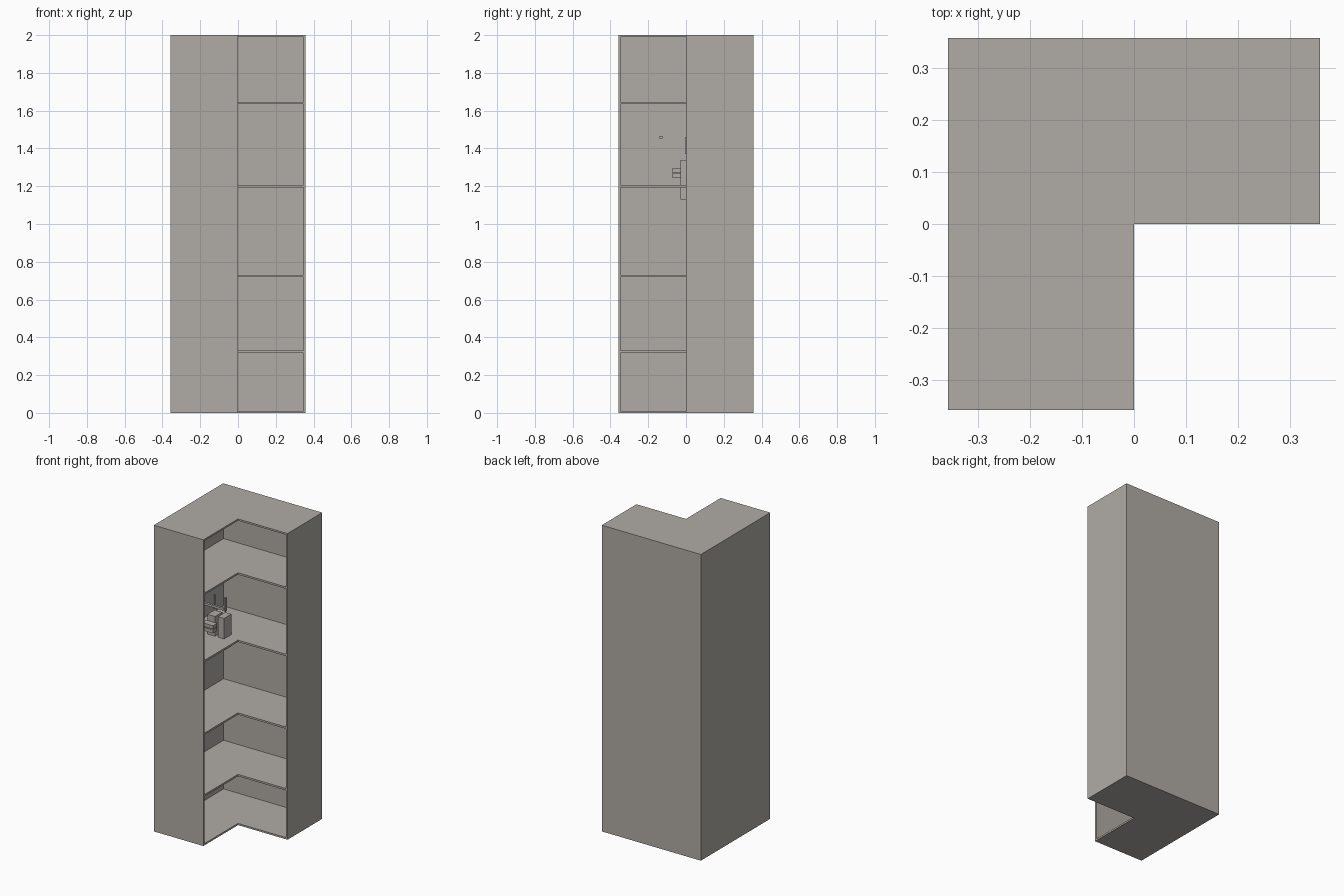
import bpy, bmesh

if "Cube" in bpy.data.objects:
    bpy.data.objects.remove(bpy.data.objects["Cube"])

H, R, T = 2.0, 0.358, 0.011   # height, half width, board thickness

wood = bpy.data.materials.new("warm_grey")
wood.diffuse_color = (0.434, 0.413, 0.381, 1)
wood.use_nodes = True
wood.node_tree.nodes["Principled BSDF"].inputs["Base Color"].default_value = wood.diffuse_color


def finish(name, bm):
    bmesh.ops.recalc_face_normals(bm, faces=bm.faces[:])
    me = bpy.data.meshes.new(name)
    bm.to_mesh(me)
    bm.free()
    me.materials.append(wood)
    ob = bpy.data.objects.new(name, me)
    bpy.context.collection.objects.link(ob)
    return ob


def box(name, x0, x1, y0, y1, z0, z1):
    bm = bmesh.new()
    bmesh.ops.create_cube(bm, size=1)
    for v in bm.verts:
        v.co = (x1 if v.co.x > 0 else x0,
                y1 if v.co.y > 0 else y0,
                z1 if v.co.z > 0 else z0)
    return finish(name, bm)


def l_plate(name, z0, z1):
    bm = bmesh.new()
    pts = [(-R, -R), (0, -R), (0, 0), (R, 0), (R, R), (-R, R)]
    f = bm.faces.new([bm.verts.new((x, y, z0)) for x, y in pts])
    ext = bmesh.ops.extrude_face_region(bm, geom=[f])
    for v in ext["geom"]:
        if isinstance(v, bmesh.types.BMVert):
            v.co.z = z1
    return finish(name, bm)


# carcass: L-shaped top and bottom with four outer walls
l_plate("bottom_plate", 0, T)
l_plate("top_plate", H - T, H)
box("back_wall", -R, R, R - T, R, T, H - T)
box("left_wall", -R, -R + T, -R + T, R - T, T, H - T)
box("front_end_panel", -R, 0, -R, -R + T, T, H - T)
box("right_end_panel", R - T, R, 0, R - T, T, H - T)

# shelves: one long board along the left wing, one short board on the right
for i, z in enumerate((0.323, 0.725, 1.2, 1.64)):
    box(f"long_shelf_{i}", -R + T, -0.003, -R + T, R - T, z - 0.006, z + 0.006)
    box(f"short_shelf_{i}", -0.003, R - T, 0.004, R - T, z - 0.006, z + 0.006)

# small fitting standing on and through the third shelf
box("fitting_side_block", -0.123, -0.08, -0.03, 0.045, 1.13, 1.34)
box("fitting_body", -0.2, -0.145, -0.03, 0.045, 1.2, 1.335)
for i, z in enumerate((1.245, 1.273)):
    box(f"fitting_finger_{i}", -0.21, -0.13, -0.073, -0.03, z, z + 0.022)

# upright strips and hanging rail above the fitting
for i, x in enumerate((-0.093, -0.173)):
    box(f"upright_strip_{i}", x - 0.005, x + 0.005, -0.005, 0.01, 1.37, 1.46)
box("hanging_rail", -0.25, -0.004, -0.14, -0.125, 1.452, 1.467)
